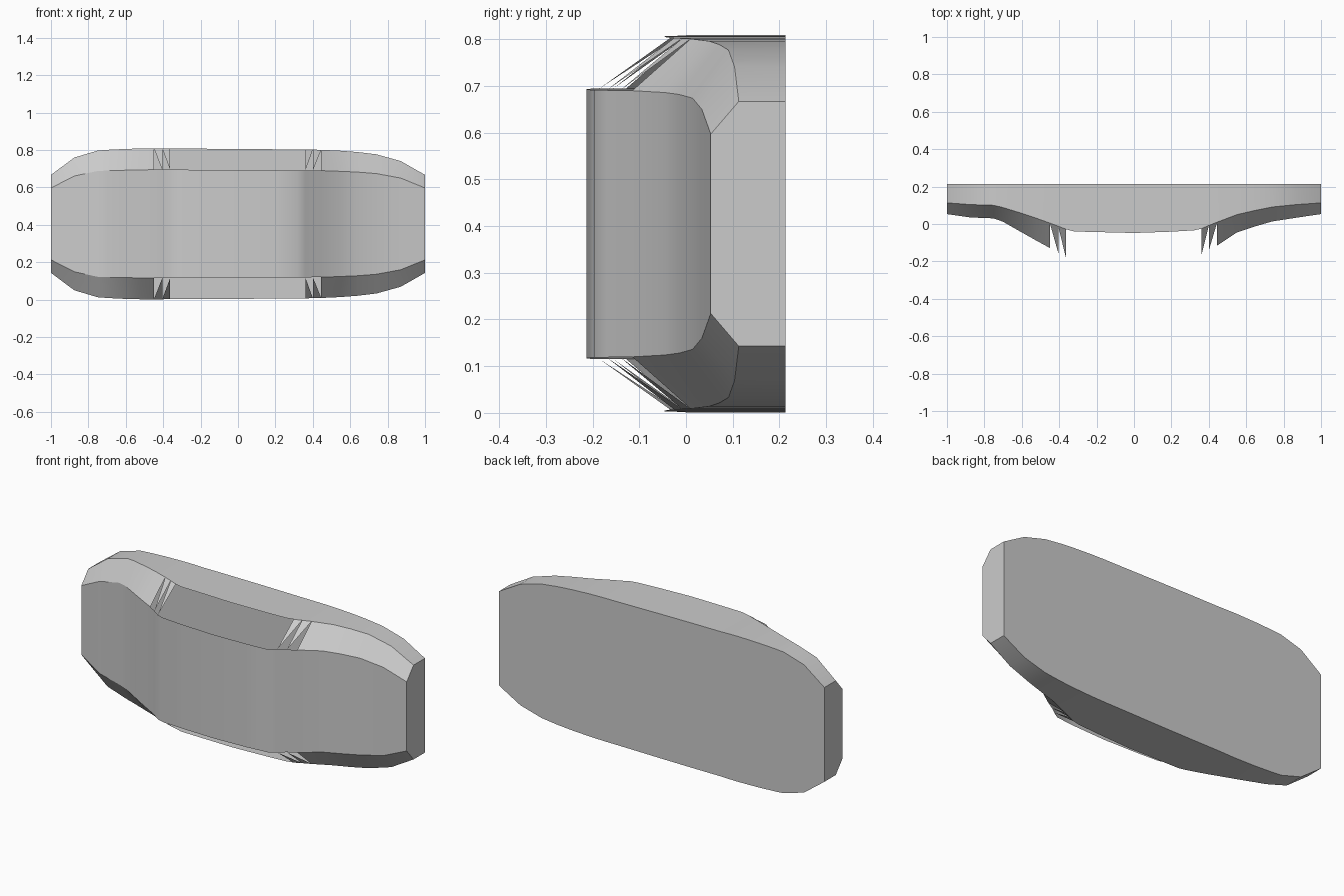
import bpy, bmesh

if "Cube" in bpy.data.objects:
    bpy.data.objects.remove(bpy.data.objects["Cube"])

# Cross-section stations along x: x, rim top z, rim y, front panel top z, front panel y
STATIONS = [
    (-1.00, .667, .113, .597, .053),
    (-.875, .760, .104, .661, .035),
    (-.75, .797, .100, .688, .030),
    (-.70, .801, .088, .690, .012),
    (-.60, .806, .057, .692, -.045),
    (-.52, .808, .030, .694, -.090),
    (-.45, .809, .005, .695, -.128),
    (-.405, .808, -.012, .695, -.155),
    (-.363, .807, -.028, .695, -.185),
    (-.32, .807, -.040, .695, -.198),
    (-.20, .807, -.043, .694, -.206),
    (.00, .806, -.048, .693, -.213),
    (.20, .804, -.041, .692, -.206),
    (.32, .803, -.034, .691, -.196),
    (.36, .803, -.025, .691, -.170),
    (.40, .802, -.008, .690, -.142),
    (.445, .801, .010, .690, -.115),
    (.55, .796, .050, .686, -.045),
    (.64, .789, .071, .682, -.015),
    (.74, .777, .091, .674, .014),
    (.87, .741, .104, .650, .034),
    (1.00, .667, .113, .597, .053),
]
BACK_Y, HEIGHT = .213, .81

bm = bmesh.new()
rings = []
for x, zr, yr, zf, yf in STATIONS:
    upper = [(x, BACK_Y, zr), (x, yr, zr), (x, yf, zf)]
    lower = [(px, py, HEIGHT - pz) for px, py, pz in reversed(upper)]
    rings.append([bm.verts.new(p) for p in upper + lower])

for (s, a), (t, b) in zip(zip(STATIONS, rings), zip(STATIONS[1:], rings[1:])):
    # back, top, front panel and bottom walls
    for i, j in ((5, 0), (0, 1), (2, 3), (4, 5)):
        bm.faces.new((a[i], a[j], b[j], b[i]))
    # bevel band: full on the wings, torn teeth at the transition, open in the middle
    mid = (s[0] + t[0]) / 2
    for rim, front in ((1, 2), (4, 3)):
        if abs(mid) > .445:
            quad = [a[rim], a[front], b[front], b[rim]]
        elif abs(mid) > .361:
            quad = [a[rim], (b if mid < 0 else a)[front], b[rim]]
        else:
            continue
        bm.faces.new(quad if rim == 1 else quad[::-1])

# flat end caps
bm.faces.new(rings[0][::-1])
bm.faces.new(rings[-1])
bmesh.ops.recalc_face_normals(bm, faces=bm.faces)

mesh = bpy.data.meshes.new("curved_panel_shell")
bm.to_mesh(mesh)
bm.free()
shell = bpy.data.objects.new("curved_panel_shell", mesh)
bpy.context.collection.objects.link(shell)

# smooth curve with crisp borders
bpy.context.view_layer.objects.active = shell
shell.select_set(True)
bpy.ops.object.shade_smooth_by_angle(angle=.5)
